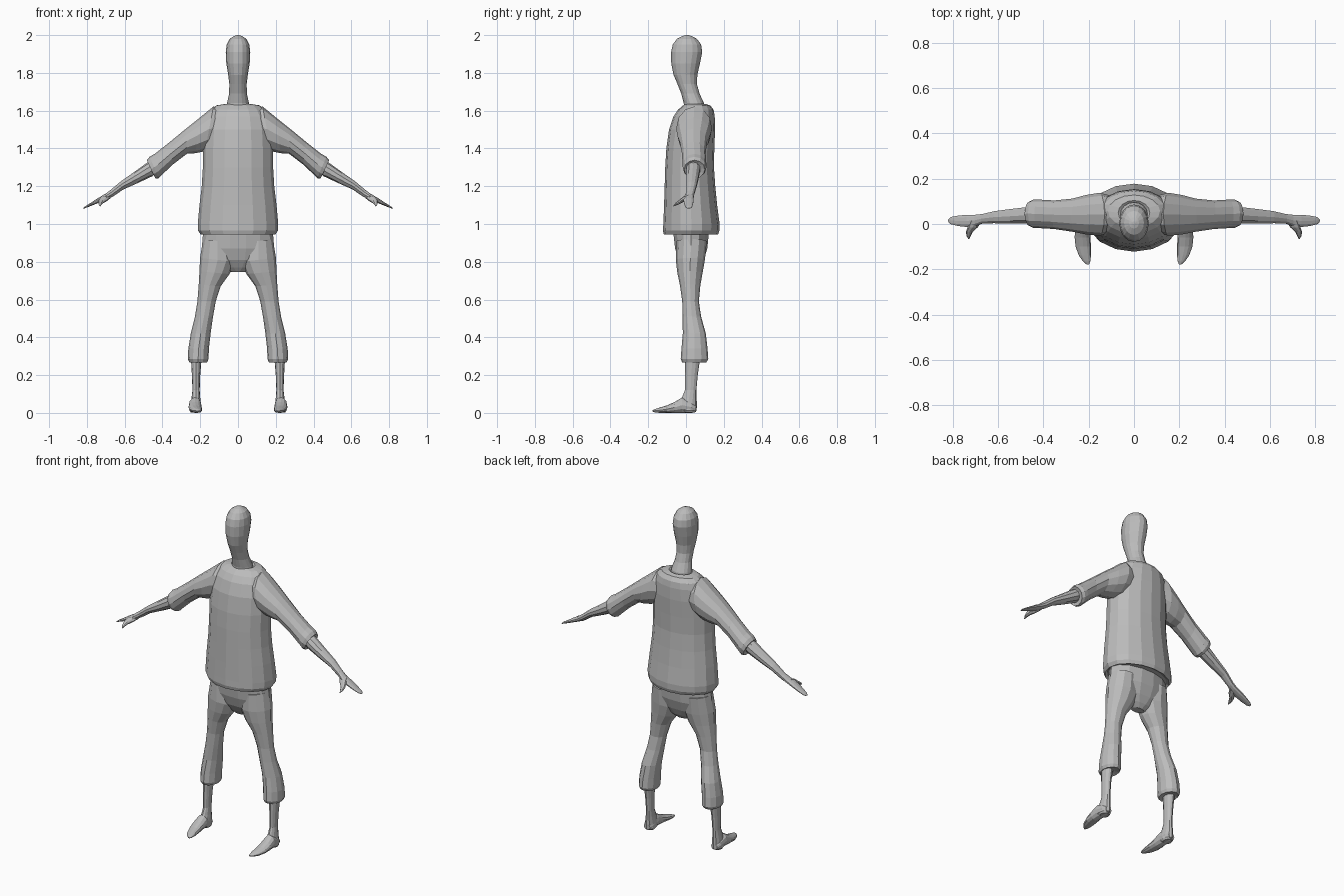
import bpy, bmesh, math
from mathutils import Vector

grey = bpy.data.materials.new("plain grey")
grey.diffuse_color = (0.5, 0.5, 0.5, 1)


def loft(name, rings, sides=14):
    """Skin a closed tube through rings of (centre, half axis u, half axis v)."""
    bm = bmesh.new()
    loops = []
    for c, u, v in rings:
        loops.append([bm.verts.new(c + u * math.cos(t) + v * math.sin(t))
                      for t in (2 * math.pi * i / sides for i in range(sides))])
    for a, b in zip(loops, loops[1:]):
        for i in range(sides):
            j = (i + 1) % sides
            bm.faces.new((a[i], a[j], b[j], b[i]))
    bm.faces.new(loops[0])
    bm.faces.new(loops[-1])
    bmesh.ops.recalc_face_normals(bm, faces=bm.faces)
    me = bpy.data.meshes.new(name)
    bm.to_mesh(me)
    bm.free()
    me.materials.append(grey)
    ob = bpy.data.objects.new(name, me)
    bpy.context.collection.objects.link(ob)
    return ob


def limb(rows, s=1):
    """Rows: one edge (x, z), opposite edge (x, z), then y range."""
    out = []
    for xa, za, xb, zb, y0, y1 in rows:
        a, b = Vector((s * xa, 0, za)), Vector((s * xb, 0, zb))
        out.append(((a + b) / 2 + Vector((0, (y0 + y1) / 2, 0)),
                    (a - b) / 2, Vector((0, (y1 - y0) / 2, 0))))
    return out


def trunk(rows):
    """Rows: z, half width, y range; centred on x = 0."""
    return limb([(w, z, -w, z, y0, y1) for z, w, y0, y1 in rows])


def lengthwise(rows, s=1):
    """Rows: y, x range, z range; rings face along y."""
    return [(Vector((s * (xa + xb) / 2, y, (za + zb) / 2)),
             Vector(((xb - xa) / 2, 0, 0)), Vector((0, 0, (zb - za) / 2)))
            for y, xa, xb, za, zb in rows]


def union(base, *others):
    for other in others:
        m = base.modifiers.new("join", 'BOOLEAN')
        m.operation, m.solver, m.object = 'UNION', 'EXACT', other
        bpy.context.view_layer.objects.active = base
        bpy.ops.object.modifier_apply(modifier=m.name)
        bpy.data.objects.remove(other)
    return base


# Head and neck
loft("head", trunk([
    (1.58, .07, -.01, .10), (1.64, .058, -.012, .095), (1.69, .047, -.025, .072),
    (1.74, .046, -.045, .058), (1.79, .052, -.066, .060), (1.85, .062, -.078, .074),
    (1.91, .065, -.079, .086), (1.95, .060, -.070, .080), (1.98, .044, -.048, .058),
    (1.995, .022, -.02, .03), (2.0, .006, 0, .012)]), 16)

# Shirt: trunk and sleeves
shirt = loft("shirt", trunk([
    (.955, .185, -.10, .15), (.945, .198, -.117, .17), (.965, .212, -.122, .177),
    (1.0, .213, -.12, .178), (1.10, .204, -.116, .165), (1.20, .192, -.113, .155),
    (1.30, .186, -.11, .148), (1.40, .186, -.104, .150), (1.50, .180, -.09, .154),
    (1.57, .163, -.066, .152), (1.605, .143, -.042, .146), (1.628, .115, -.015, .128),
    (1.635, .07, -.005, .104), (1.625, .055, .01, .09)]), 16)
sleeve = [(.06, 1.60, .10, 1.42, -.03, .12), (.13, 1.622, .175, 1.385, -.052, .138),
          (.20, 1.565, .225, 1.375, -.046, .128), (.275, 1.505, .27, 1.372, -.034, .112),
          (.36, 1.435, .345, 1.315, -.022, .104), (.44, 1.372, .405, 1.258, -.018, .108),
          (.468, 1.356, .42, 1.242, -.017, .108), (.483, 1.338, .437, 1.24, -.010, .10),
          (.474, 1.328, .441, 1.26, .003, .084)]
union(shirt, *[loft("sleeve", limb(sleeve, s), 12) for s in (1, -1)])

# Trousers: hips and legs
hips = loft("trousers", trunk([
    (.98, .18, -.07, .125), (.94, .186, -.068, .122), (.87, .192, -.06, .115),
    (.81, .165, -.04, .095), (.77, .10, -.015, .075), (.745, .04, .005, .055)]))
leg = [(.03, .90, .185, .92, -.05, .11), (.015, .80, .201, .82, -.054, .10),
       (.045, .735, .204, .75, -.046, .088), (.092, .67, .208, .68, -.032, .076),
       (.118, .59, .215, .59, -.020, .068), (.132, .51, .228, .51, -.018, .080),
       (.145, .42, .250, .42, -.017, .105), (.154, .34, .263, .34, -.024, .114),
       (.156, .285, .266, .285, -.028, .118), (.163, .268, .258, .268, -.02, .108),
       (.185, .275, .248, .275, 0, .08)]
union(hips, *[loft("trouser_leg", limb(leg, s), 12) for s in (1, -1)])

# Forearm with tapering hand, and thumb
forearm = [(.43, 1.352, .41, 1.285, .005, .08), (.485, 1.322, .455, 1.252, .0, .076),
           (.55, 1.275, .53, 1.217, .0, .068), (.62, 1.226, .607, 1.183, .002, .058),
           (.675, 1.180, .662, 1.145, .002, .045), (.705, 1.158, .692, 1.130, -.010, .042),
           (.74, 1.138, .73, 1.115, -.015, .042), (.78, 1.112, .773, 1.098, -.010, .038),
           (.81, 1.093, .806, 1.085, -.002, .032), (.82, 1.084, .818, 1.081, .008, .022)]
thumb = [(.015, .67, .725, 1.13, 1.158), (-.015, .69, .735, 1.115, 1.145),
         (-.035, .712, .742, 1.105, 1.128), (-.055, .722, .738, 1.097, 1.112),
         (-.066, .727, .731, 1.093, 1.098)]

# Shin and foot
shin = [(.18, .32, .25, .32, .0, .08), (.194, .27, .248, .27, -.006, .072),
        (.200, .20, .244, .20, -.006, .062), (.203, .12, .241, .12, -.006, .055),
        (.200, .08, .246, .08, -.022, .056), (.195, .04, .252, .04, -.045, .058),
        (.194, .012, .256, .012, -.03, .056), (.20, .002, .25, .002, -.01, .045)]
foot = [(.052, .205, .245, .005, .04), (.03, .196, .256, 0, .06), (-.02, .194, .260, 0, .082),
        (-.06, .192, .262, 0, .058), (-.10, .190, .258, 0, .040), (-.14, .190, .243, 0, .028),
        (-.165, .193, .225, .003, .020), (-.178, .198, .210, .007, .014)]

for side, s in (("left", 1), ("right", -1)):
    union(loft(side + "_arm", limb(forearm, s), 10), loft("thumb", lengthwise(thumb, s), 8))
    union(loft(side + "_foot", limb(shin, s), 12), loft("sole", lengthwise(foot, s), 12))
